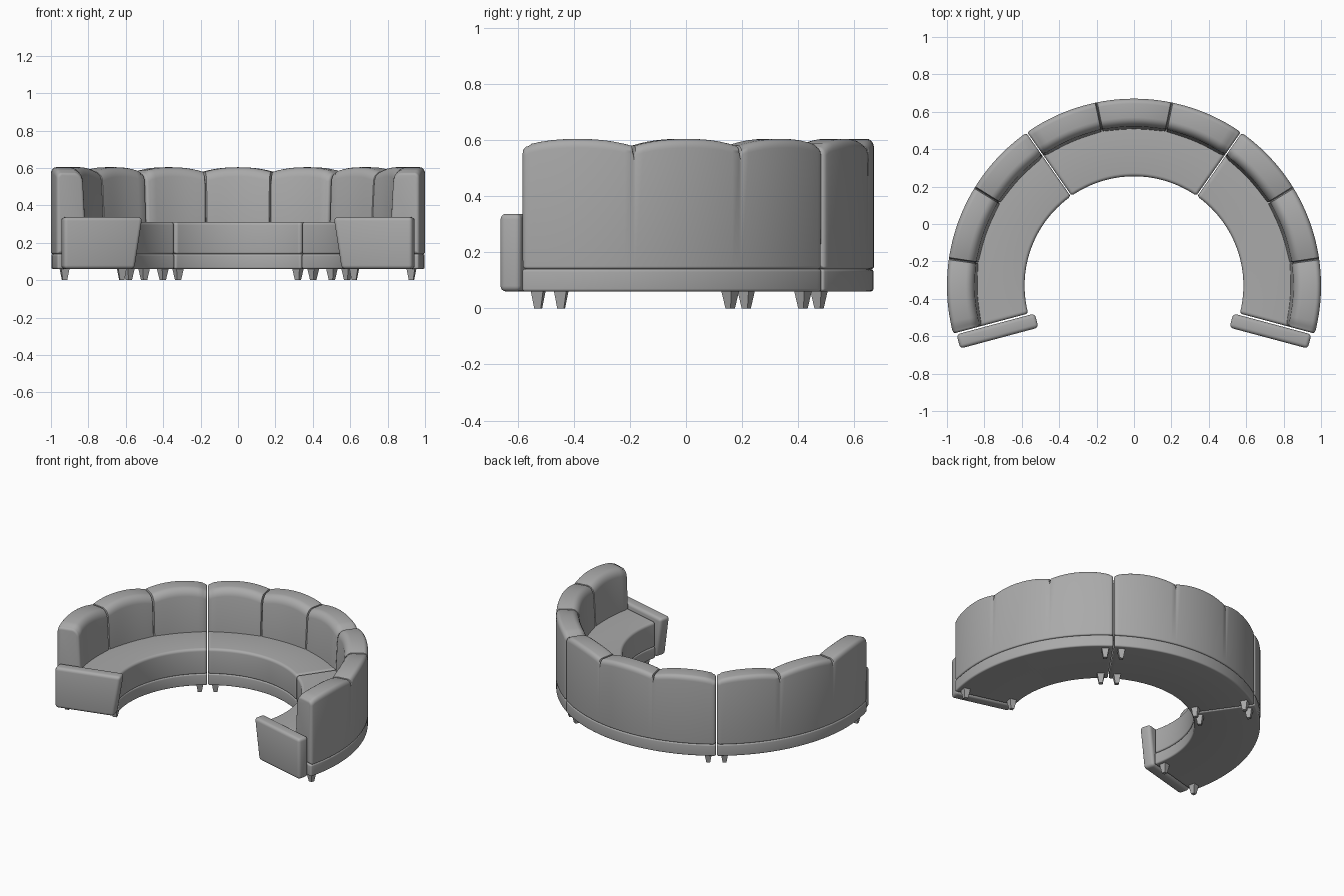
import bpy, bmesh
from math import sin, cos, pi, sqrt, radians, atan2
from mathutils import Matrix, Vector

if "Cube" in bpy.data.objects:
    bpy.data.objects.remove(bpy.data.objects["Cube"])

CENTRE_Y = -0.33
SPAN = radians(70)
GAP = 0.003


def material(name, value):
    m = bpy.data.materials.new(name)
    m.use_nodes = True
    colour = (value, value, value, 1)
    m.diffuse_color = colour
    m.node_tree.nodes["Principled BSDF"].inputs["Base Color"].default_value = colour
    return m


grey = material("grey upholstery", 0.4)


def finish(bm, name, angle=40):
    bmesh.ops.recalc_face_normals(bm, faces=bm.faces[:])
    mesh = bpy.data.meshes.new(name)
    bm.to_mesh(mesh)
    bm.free()
    mesh.materials.append(grey)
    ob = bpy.data.objects.new(name, mesh)
    bpy.context.collection.objects.link(ob)
    bpy.ops.object.select_all(action="DESELECT")
    ob.select_set(True)
    bpy.context.view_layer.objects.active = ob
    bpy.ops.object.shade_smooth_by_angle(angle=radians(angle))
    return ob


def rounded_box(r0, r1, z0, z1, radii, inset):
    """Cross-section points; radii run inner-bottom, outer-bottom, outer-top, inner-top."""
    corners = [(r0, z0, 1, 1), (r1, z0, -1, 1), (r1, z1, -1, -1), (r0, z1, 1, -1)]
    pts = []
    for k, ((r, z, sr, sz), rad) in enumerate(zip(corners, radii)):
        rad = max(rad - inset, 0.003)
        cr, cz = r + sr * (inset + rad), z + sz * (inset + rad)
        for i in range(6):
            a = pi + k * pi / 2 + i * pi / 10
            pts.append((cr + rad * cos(a), cz + rad * sin(a)))
    return pts


def sweep(name, start, box, radii, end_round, cushions=0):
    """Sweep a rounded box around the arc, rounding both ends."""
    r0, r1, z0, z1 = box
    steps = 36
    # each ring: angle, sideways offset, inset
    ends = []
    for i in range(5):
        s = end_round * (1 - cos(i * pi / 8))
        ends.append((s, end_round * (1 - sin(i * pi / 8))))
    rings = [(start, GAP + s, d) for s, d in ends]
    for i in range(1, steps):
        a = start + SPAN * i / steps
        if cushions and i % (steps // cushions) == 0:
            rings += [(a - 0.006, 0, 0), (a, 0, 0), (a + 0.006, 0, 0)]
        else:
            rings.append((a, 0, 0))
    rings += [(start + SPAN, -GAP - s, d) for s, d in reversed(ends)]

    bm = bmesh.new()
    loops = []
    for a, s, d in rings:
        top, front = z1, r0
        lean = 0
        if cushions:
            t = ((a - start) / SPAN * cushions) % 1 * 2 - 1
            if min(abs(t + 1), abs(t - 1)) < 1e-4 and not s:
                top, front = z1 - 0.052, r0 + 0.016
            else:
                top = z1 - 0.026 * abs(t) ** 2.2
                front = r0 + 0.006 * t ** 4
            lean = 0.03
        loop = []
        for r, z in rounded_box(front, r1, z0, top, radii, d):
            h = (z - z0) / (z1 - z0)
            r += lean * h * h * (r1 - r) / (r1 - r0)
            ang = a + s / r
            loop.append(bm.verts.new((r * cos(ang), CENTRE_Y + r * sin(ang), z)))
        loops.append(loop)
    n = len(loops[0])
    for A, B in zip(loops, loops[1:]):
        for i in range(n):
            j = (i + 1) % n
            bm.faces.new((A[i], A[j], B[j], B[i]))
    bm.faces.new(loops[0])
    bm.faces.new(loops[-1])
    return finish(bm, name)


def prism(name, sections, matrix, bevel):
    """Join two four-sided outlines into a solid and bevel it."""
    bm = bmesh.new()
    low, high = [[bm.verts.new(p) for p in s] for s in sections]
    bm.faces.new(low)
    bm.faces.new(high)
    for i in range(4):
        j = (i + 1) % 4
        bm.faces.new((low[i], low[j], high[j], high[i]))
    if bevel:
        bmesh.ops.bevel(bm, geom=bm.edges[:], offset=bevel, segments=4,
                        profile=0.5, affect="EDGES")
    bm.transform(matrix)
    return finish(bm, name, 40 if bevel else 20)


def square(half, z):
    return [(-half, -half, z), (half, -half, z), (half, half, z), (-half, half, z)]


# Three matching curved sections with tapered legs
for label, degrees in (("left", -15), ("middle", 55), ("right", 125)):
    start = radians(degrees)
    sweep(label + "_base", start, (0.587, 0.998, 0.06, 0.14),
          (0.01, 0.01, 0.01, 0.01), 0.01)
    sweep(label + "_seat", start, (0.585, 0.88, 0.14, 0.312),
          (0.01, 0.01, 0.01, 0.018), 0.016)
    sweep(label + "_backrest", start, (0.828, 1.0, 0.14, 0.604),
          (0.01, 0.01, 0.032, 0.05), 0.018, cushions=3)
    for r in (0.632, 0.948):
        for end, side in ((start, 1), (start + SPAN, -1)):
            a = end + side * 0.05 / r
            place = (Matrix.Translation((r * cos(a), CENTRE_Y + r * sin(a), 0))
                     @ Matrix.Rotation(a, 4, "Z"))
            prism(label + "_leg", (square(0.012, 0), square(0.023, 0.065)), place, 0)

# Slanted arm panels closing both ends
for label, side in (("left", 1), ("right", -1)):
    a = radians(-15)
    out = Vector((cos(a) * side, sin(a), 0))
    ahead = Vector((sin(a) * side, -cos(a), 0))
    place = Matrix((
        (out.x, ahead.x, 0, 0),
        (out.y, ahead.y, 0, CENTRE_Y),
        (0, 0, 1, 0),
        (0, 0, 0, 1)))
    outline = [(0.592, 0.06), (0.984, 0.06), (0.984, 0.337), (0.548, 0.337)]
    prism(label + "_arm", [[(u, v, z) for u, z in outline] for v in (0.006, 0.084)],
          place, 0.02)
